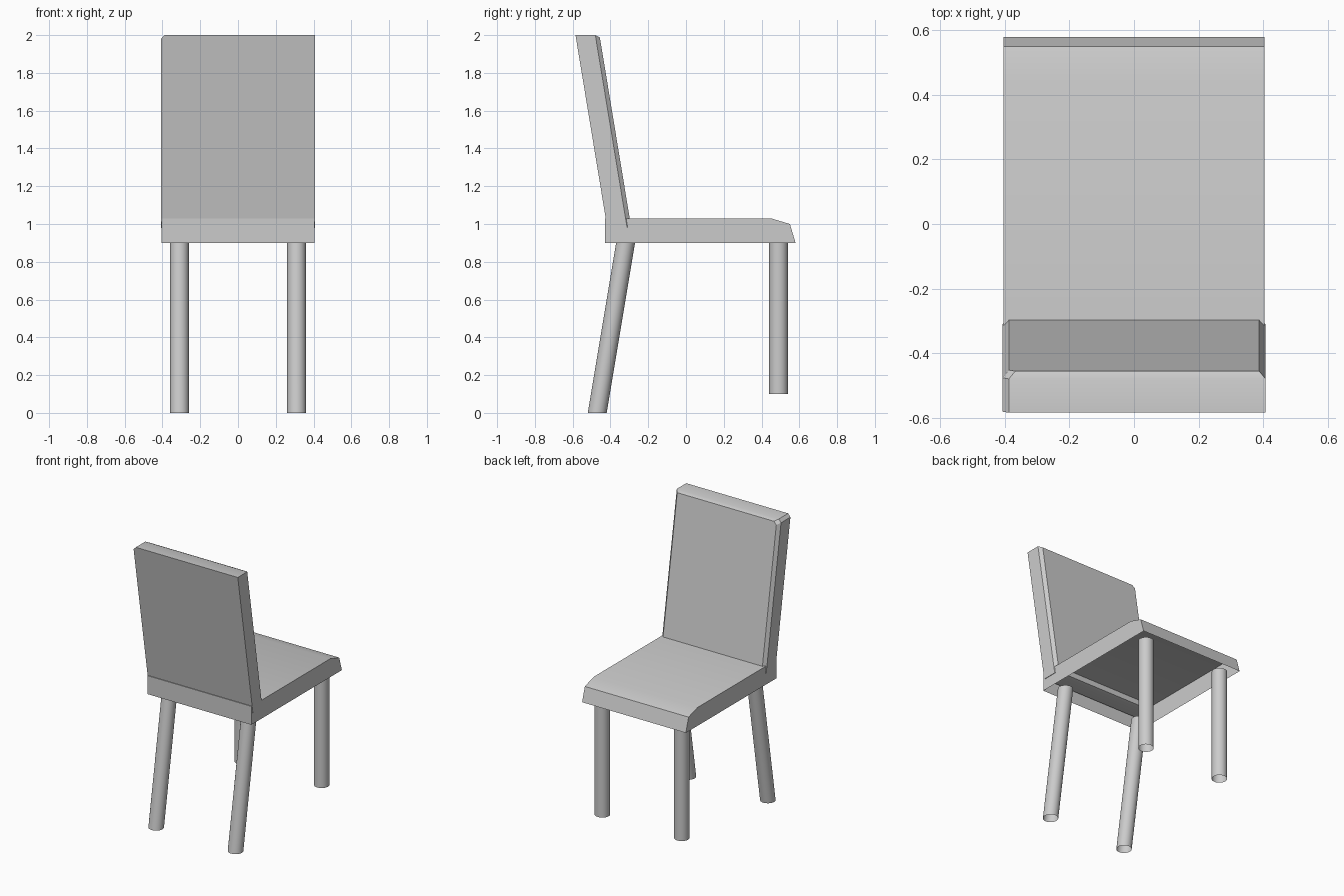
import bpy
import bmesh
import math

cube = bpy.data.objects.get("Cube")
if cube:
    bpy.data.objects.remove(cube, do_unlink=True)

grey = bpy.data.materials.new("light_grey")
grey.use_nodes = True
grey.diffuse_color = (0.6, 0.6, 0.6, 1)
grey.node_tree.nodes["Principled BSDF"].inputs["Base Color"].default_value = (0.6, 0.6, 0.6, 1)


def loft(name, loops, cap_start=False, cap_end=False):
    """Skin a series of matching closed loops."""
    bm = bmesh.new()
    rings = [[bm.verts.new(p) for p in loop] for loop in loops]
    for a, b in zip(rings, rings[1:]):
        for i in range(len(a)):
            j = (i + 1) % len(a)
            bm.faces.new((a[i], a[j], b[j], b[i]))
    if cap_start:
        bm.faces.new(rings[0][::-1])
    if cap_end:
        bm.faces.new(rings[-1])
    return finish(name, bm)


def finish(name, bm):
    bmesh.ops.recalc_face_normals(bm, faces=bm.faces)
    mesh = bpy.data.meshes.new(name)
    bm.to_mesh(mesh)
    bm.free()
    mesh.materials.append(grey)
    obj = bpy.data.objects.new(name, mesh)
    bpy.context.collection.objects.link(obj)
    bpy.ops.object.select_all(action="DESELECT")
    obj.select_set(True)
    bpy.context.view_layer.objects.active = obj
    bpy.ops.object.shade_smooth_by_angle(angle=math.radians(30))
    return obj


# Seat: hollow shell with a rolled edge, open underneath
HALF = 0.405
profile = [(-0.43, 0.90), (-0.43, 1.03), (0.45, 1.03), (0.55, 1.0), (0.58, 0.90)]
bm = bmesh.new()
left, right = ([bm.verts.new((x, y, z)) for y, z in profile] for x in (HALF, -HALF))
bm.faces.new(left)
bm.faces.new(right[::-1])
for i in range(len(profile) - 1):
    bm.faces.new((left[i], right[i], right[i + 1], left[i + 1]))
finish("seat", bm)


# Backrest: leaning slab with softened front edges and one clipped top corner
def slab_loop(depth, inset):
    w, top, low, clip = 0.408 - inset, 2.0 - inset * 0.6, 0.98 + inset * 0.3, 0.02
    outline = [(w, low), (w, top), (-w + clip, top), (-w, top - clip), (-w, low)]
    return [(x, -0.425 + depth - 0.165 * (z - 1.03), z) for x, z in outline]


loft("backrest", [slab_loop(0, 0), slab_loop(0.105, 0), slab_loop(0.127, 0.02)], True, True)


# Legs: open tubes, the slanted pair with level ends
def ring(x, y, z, radius=0.05, sides=24):
    steps = [2 * math.pi * i / sides for i in range(sides)]
    return [(x + radius * math.cos(a), y + radius * math.sin(a), z) for a in steps]


for side, x in (("left", 0.31), ("right", -0.31)):
    loft(side + "_straight_leg", [ring(x, 0.49, 0.1), ring(x, 0.49, 0.9)])
    loft(side + "_slanted_leg", [ring(x, -0.47, 0), ring(x, -0.32, 0.9)])
